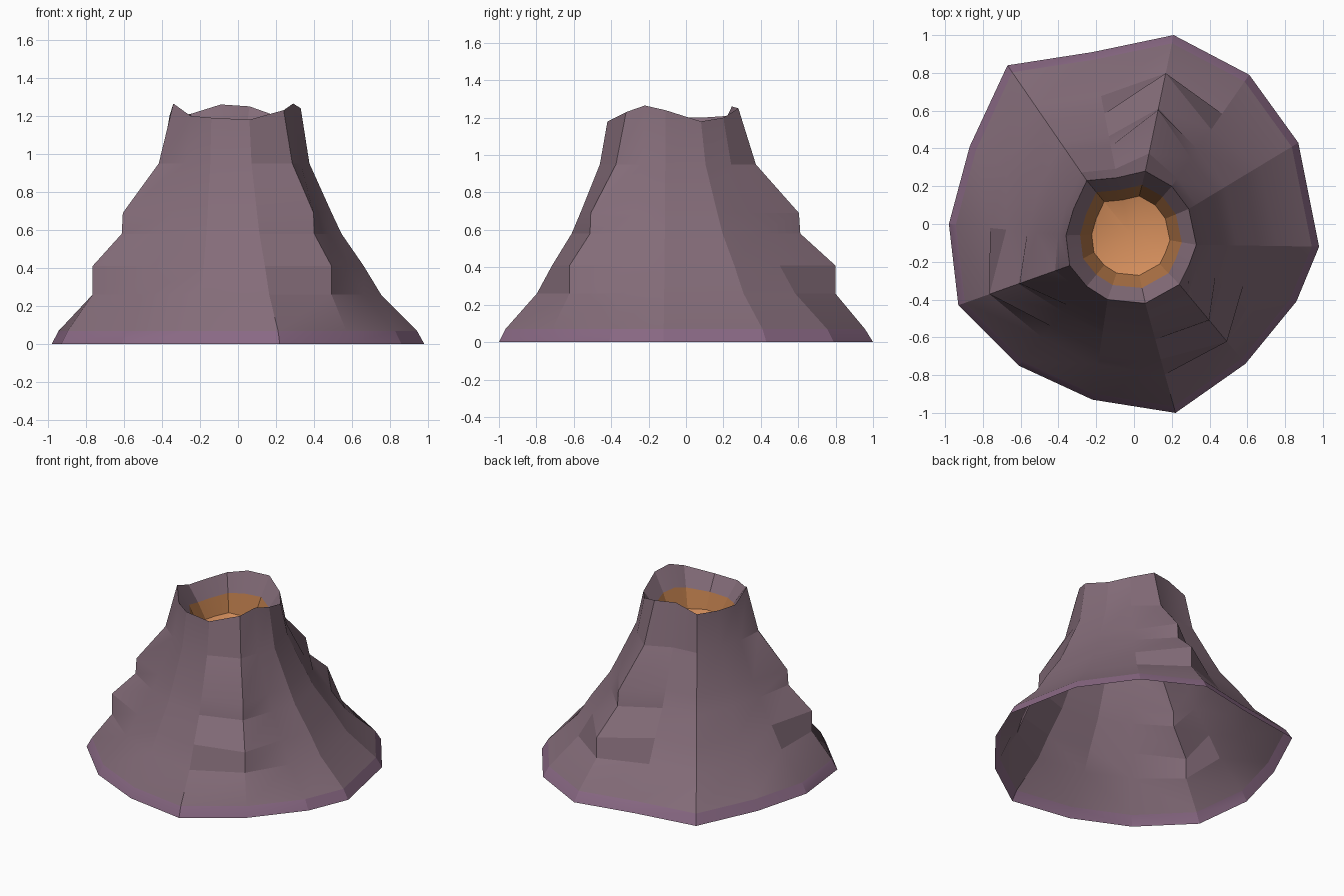
import bpy, math

if "Cube" in bpy.data.objects:
    bpy.data.objects.remove(bpy.data.objects["Cube"])

# matching corners (clockwise from the back): base x, y, rim x, y, z
CORNERS = [
    (0.21, 1.00, 0.06, 0.28, 1.25), (0.61, 0.79, 0.20, 0.20, 1.20),
    (0.87, 0.43, 0.29, 0.08, 1.18), (0.98, -0.12, 0.33, -0.11, 1.24),
    (0.86, -0.41, 0.29, -0.22, 1.265), (0.59, -0.74, 0.24, -0.32, 1.23),
    (0.22, -1.00, 0.06, -0.42, 1.18), (-0.22, -0.93, -0.14, -0.40, 1.19),
    (-0.61, -0.75, -0.25, -0.33, 1.20), (-0.93, -0.43, -0.34, -0.22, 1.265),
    (-0.98, 0.00, -0.36, -0.06, 1.20), (-0.87, 0.41, -0.32, 0.08, 1.20),
    (-0.67, 0.84, -0.25, 0.23, 1.21), (-0.22, 0.91, -0.09, 0.245, 1.26)]
N = len(CORNERS)
CX, CY = -0.02, -0.05

# slope profile: height, inward fraction on plain slopes, on terraced ridges
LEVELS = [(0, 0, 0), (0.07, 0.06, 0.06), (0.26, 0.35, 0.28), (0.41, 0.49, 0.28),
          (0.58, 0.67, 0.54), (0.69, 0.75, 0.55), (0.95, 0.93, 0.87)]
RIDGES = (0, 5, 9)


def material(name, rgb):
    m = bpy.data.materials.new(name)
    m.diffuse_color = (*rgb, 1)
    m.use_nodes = True
    m.node_tree.nodes["Principled BSDF"].inputs["Base Color"].default_value = m.diffuse_color
    return m


def loft(name, rings, mats, tip=None, band=lambda r: 0):
    verts = [v for ring in rings for v in ring]
    faces, slots = [], []
    for r in range(len(rings) - 1):
        for i in range(N):
            a, b, j = r * N, (r + 1) * N, (i + 1) % N
            faces.append((a + j, a + i, b + i, b + j))
            slots.append(band(r))
    if tip:
        a = (len(rings) - 1) * N
        verts.append(tip)
        for i in range(N):
            faces.append((a + (i + 1) % N, a + i, len(verts) - 1))
            slots.append(band(len(rings) - 1))
    me = bpy.data.meshes.new(name)
    me.from_pydata(verts, [], faces)
    for m in mats:
        me.materials.append(m)
    for p, s in zip(me.polygons, slots):
        p.material_index = s
    ob = bpy.data.objects.new(name, me)
    bpy.context.collection.objects.link(ob)
    bpy.ops.object.select_all(action='DESELECT')
    ob.select_set(True)
    bpy.context.view_layer.objects.active = ob
    bpy.ops.object.shade_smooth_by_angle(angle=math.radians(15))
    return ob


def slope_ring(z, plain, ridge):
    ring = []
    for i, (bx, by, rx, ry, rz) in enumerate(CORNERS):
        t = ridge if i in RIDGES else plain
        ring.append((bx + (rx - bx) * t, by + (ry - by) * t, z))
    return ring


def crater_ring(scale, z, follow):
    # shrunken rim outline, keeping part of its unevenness
    return [(CX + (rx - CX) * scale, CY + (ry - CY) * scale, z + (rz - 1.22) * follow)
            for _, _, rx, ry, rz in CORNERS]


rock = material("rock", (0.23, 0.15, 0.19))
foot = material("foot_rock", (0.25, 0.14, 0.23))
lava = material("lava", (0.68, 0.28, 0.11))
glow = material("glowing_rock", (0.42, 0.17, 0.06))

# outer slopes, open underneath
rim = [(x, y, z) for _, _, x, y, z in CORNERS]
loft("volcano_slope", [slope_ring(*l) for l in LEVELS] + [rim], [rock, foot],
     band=lambda r: 1 if r == 0 else 0)

# inner crater wall
lip = crater_ring(0.78, 1.10, 0.5)
loft("crater_wall", [rim, lip], [rock])

# lava pool with a glowing edge
pool = crater_ring(0.60, 0.98, 0.0)
loft("lava_pool", [lip, pool], [lava, glow], tip=(CX, CY, 0.92),
     band=lambda r: 1 if r == 0 else 0)
